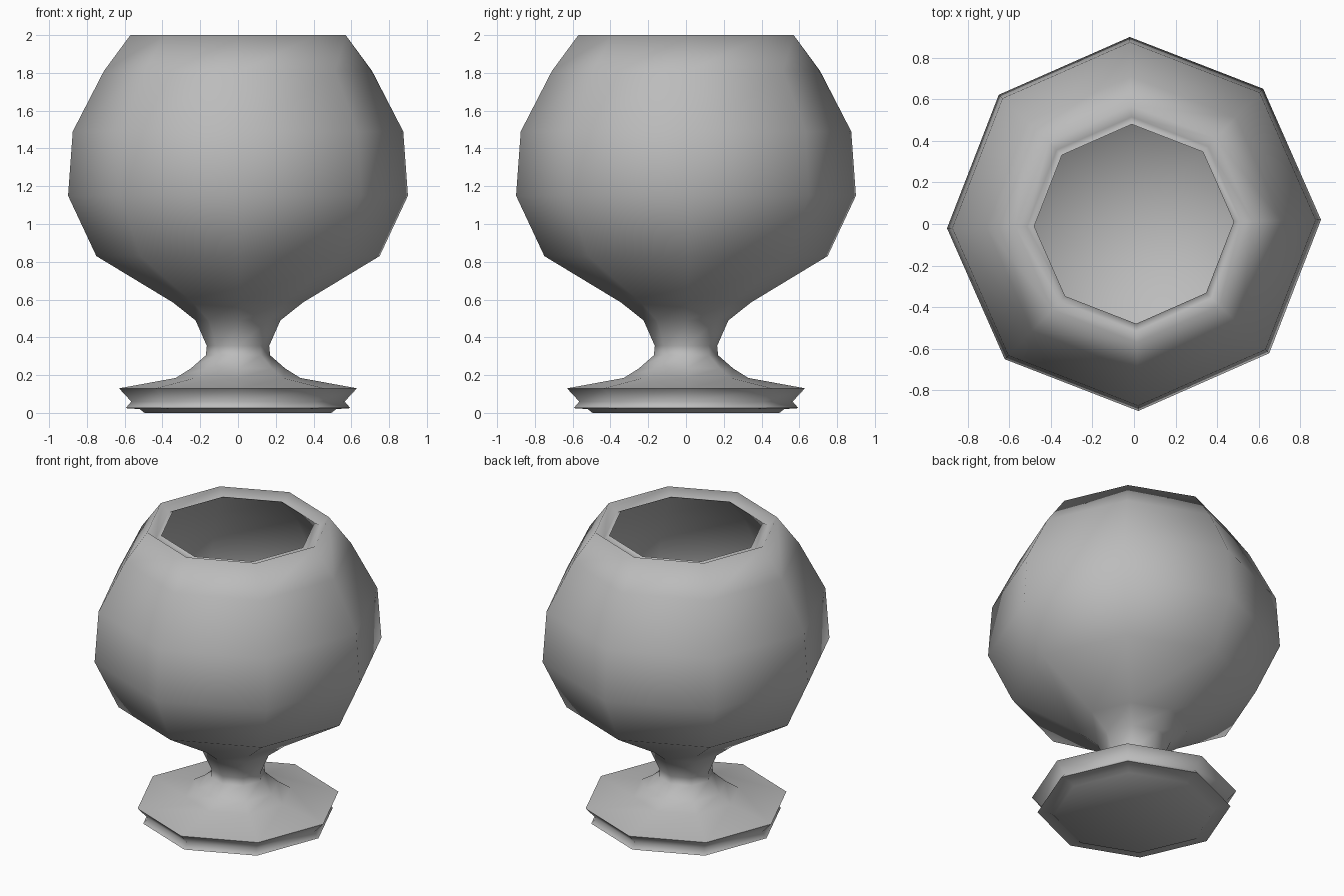
import bpy, bmesh, math

if "Cube" in bpy.data.objects:
    bpy.data.objects.remove(bpy.data.objects["Cube"])

SIDES = 8
TWIST = math.radians(1.3)

grey = bpy.data.materials.new("soft grey")
grey.diffuse_color = (0.5, 0.5, 0.5, 1)
grey.use_nodes = True
grey.node_tree.nodes["Principled BSDF"].inputs["Base Color"].default_value = grey.diffuse_color


def lathe(name, profile, smooth_angle):
    """Spin a (radius, height) profile into an eight-sided body."""
    bm = bmesh.new()
    rings = []
    for r, z in profile:
        if r == 0:
            rings.append([bm.verts.new((0, 0, z))] * SIDES)
            continue
        angles = [TWIST + 2 * math.pi * i / SIDES for i in range(SIDES)]
        rings.append([bm.verts.new((r * math.cos(a), r * math.sin(a), z)) for a in angles])
    for low, high in zip(rings, rings[1:]):
        for i in range(SIDES):
            j = (i + 1) % SIDES
            corners = list(dict.fromkeys((low[i], low[j], high[j], high[i])))
            bm.faces.new(corners)
    mesh = bpy.data.meshes.new(name)
    bm.to_mesh(mesh)
    bm.free()
    mesh.materials.append(grey)
    obj = bpy.data.objects.new(name, mesh)
    bpy.context.collection.objects.link(obj)
    bpy.ops.object.select_all(action='DESELECT')
    obj.select_set(True)
    bpy.context.view_layer.objects.active = obj
    bpy.ops.object.shade_smooth_by_angle(angle=math.radians(smooth_angle))
    return obj


# Stepped foot, waisted stem, round bowl, grooved rim and hollow inside
foot = [(0, 0), (0.495, 0), (0.52, 0.02), (0.595, 0.025), (0.565, 0.06), (0.63, 0.13)]
stem = [(0.33, 0.185), (0.25, 0.235), (0.17, 0.305), (0.165, 0.355), (0.225, 0.49)]
bowl = [(0.345, 0.585), (0.75, 0.83), (0.9, 1.15), (0.875, 1.49), (0.71, 1.81), (0.57, 2.0)]
rim = [(0.515, 1.95), (0.48, 1.97)]
inside = [(0.66, 1.77), (0.82, 1.47), (0.845, 1.16), (0.70, 0.88), (0.32, 0.65), (0, 0.6)]
lathe("goblet", foot + stem + bowl + rim + inside, 110)
